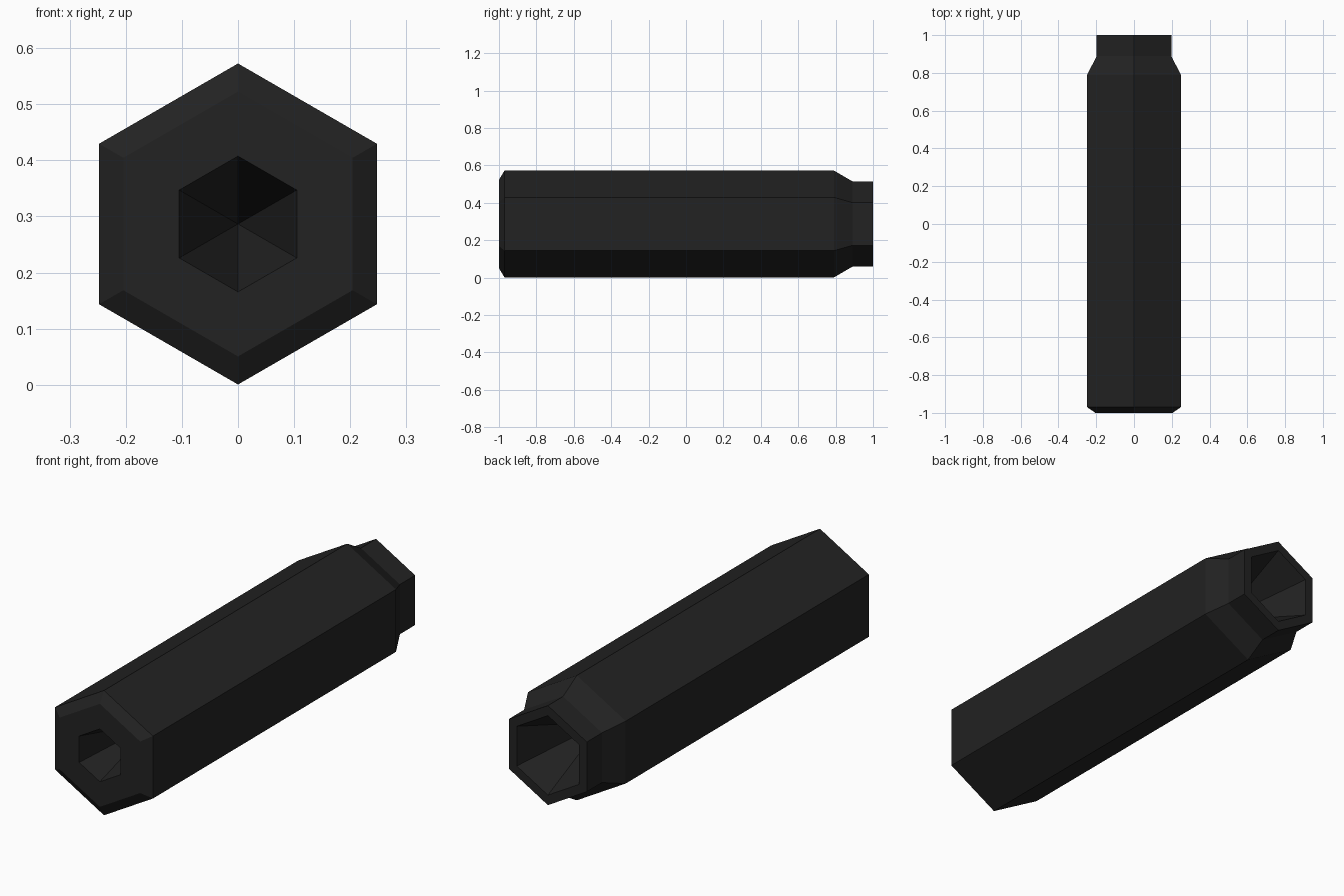
import bpy, bmesh, math

if "Cube" in bpy.data.objects:
    bpy.data.objects.remove(bpy.data.objects["Cube"])

CENTER_Z = 0.2865
SIDES = 6

# Single flat colour
black = bpy.data.materials.new("matte black")
black.diffuse_color = (0.016, 0.016, 0.016, 1)
black.use_nodes = True
black.node_tree.nodes["Principled BSDF"].inputs["Base Color"].default_value = black.diffuse_color

# Profile (y, corner radius): front bore, chamfer, body, neck, rear recess
FRONT_TIP, REAR_TIP = -0.60, 0.60
profile = [(-1.0, 0.121), (-1.0, 0.236), (-0.97, 0.286), (0.79, 0.286),
           (0.89, 0.228), (1.0, 0.228), (1.0, 0.182)]

bm = bmesh.new()


def ring(y, r):
    """Hexagon with a corner pointing straight up."""
    return [bm.verts.new((r * math.sin(math.tau * i / SIDES), y,
                          CENTER_Z + r * math.cos(math.tau * i / SIDES)))
            for i in range(SIDES)]


rings = [ring(y, r) for y, r in profile]
for a, b in zip(rings, rings[1:]):
    for i in range(SIDES):
        j = (i + 1) % SIDES
        bm.faces.new((a[i], a[j], b[j], b[i]))

# Conical sockets at both ends
for loop, y in ((rings[0], FRONT_TIP), (rings[-1], REAR_TIP)):
    tip = bm.verts.new((0, y, CENTER_Z))
    for i in range(SIDES):
        bm.faces.new((loop[i], loop[(i + 1) % SIDES], tip))

bmesh.ops.recalc_face_normals(bm, faces=bm.faces)
mesh = bpy.data.meshes.new("hexagonal_tube")
bm.to_mesh(mesh)
bm.free()
mesh.materials.append(black)
tube = bpy.data.objects.new("hexagonal_tube", mesh)
bpy.context.collection.objects.link(tube)
